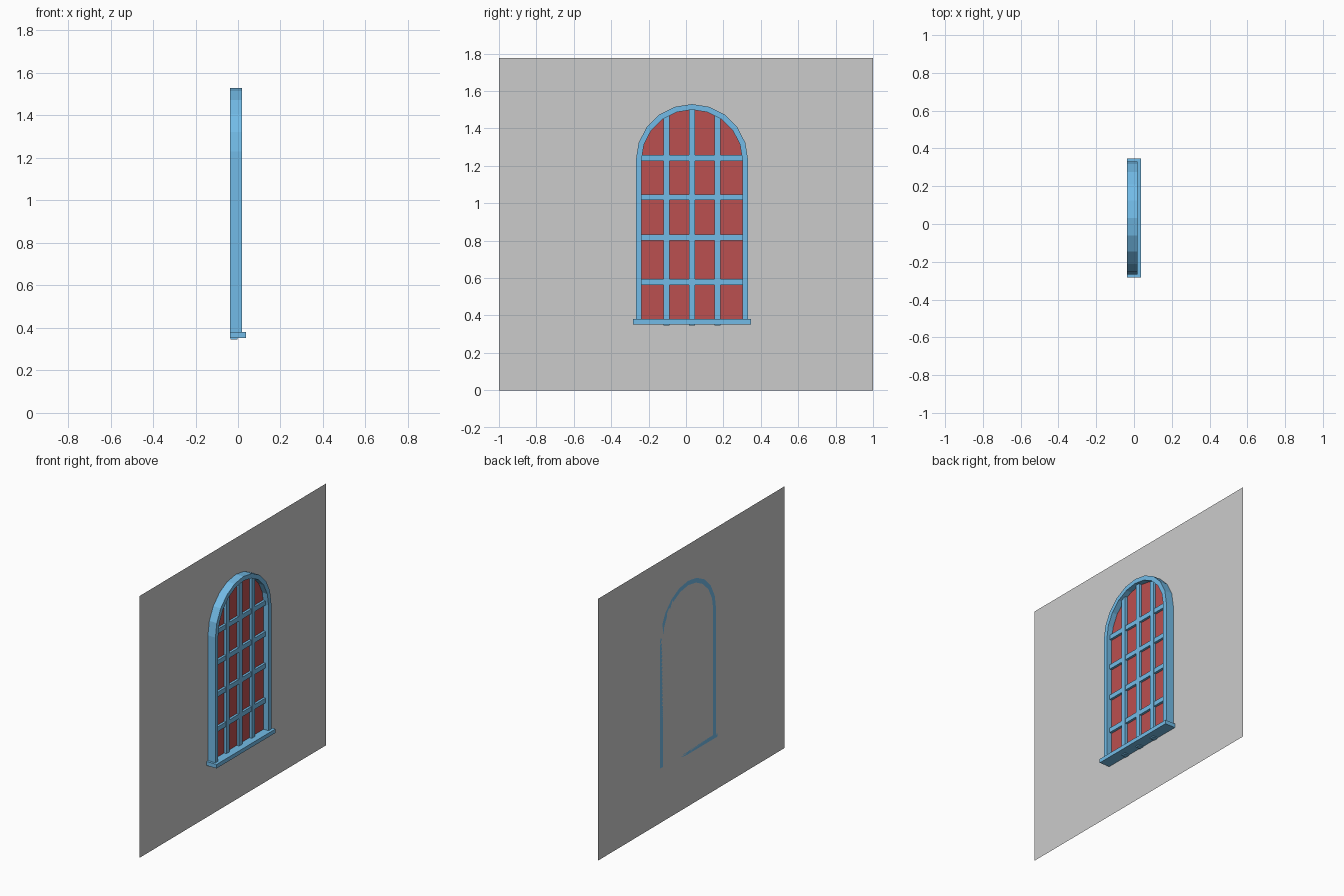
import bpy, bmesh, math

if "Cube" in bpy.data.objects:
    bpy.data.objects.remove(bpy.data.objects["Cube"])

CY, SPRING, BOTTOM = 0.032, 1.23, 0.37      # window centre, arch spring line, foot of frame
R_OUT, R_IN = 0.30, 0.27
BACK, FRONT = -0.038, 0.018                 # frame depth range along x
ARCH_SEGMENTS = 10


def material(name, rgb):
    m = bpy.data.materials.new(name)
    m.diffuse_color = (*rgb, 1)
    m.use_nodes = True
    m.node_tree.nodes["Principled BSDF"].inputs["Base Color"].default_value = m.diffuse_color
    return m


blue = material("blue_paint", (0.17, 0.50, 0.80))
red = material("red_glass", (0.50, 0.08, 0.08))


def finish(name, bm, mat=None):
    me = bpy.data.meshes.new(name)
    bm.to_mesh(me)
    bm.free()
    ob = bpy.data.objects.new(name, me)
    bpy.context.collection.objects.link(ob)
    if mat:
        me.materials.append(mat)
    return ob


def box(name, x, y, z, mat):
    bm = bmesh.new()
    bmesh.ops.create_cube(bm, size=1)
    for v in bm.verts:
        for i, (lo, hi) in enumerate((x, y, z)):
            v.co[i] = hi if v.co[i] > 0 else lo
    return finish(name, bm, mat)


def arch(r):
    """Round-headed outline in (y, z), from the right foot over to the left foot."""
    head = [(CY + r * math.cos(math.pi * i / ARCH_SEGMENTS),
             SPRING + r * math.sin(math.pi * i / ARCH_SEGMENTS))
            for i in range(ARCH_SEGMENTS + 1)]
    return [(CY + r, BOTTOM)] + head + [(CY - r, BOTTOM)]


# Wall sheet behind the window
bm = bmesh.new()
bm.faces.new([bm.verts.new((BACK, y, z))
              for y, z in ((-1, 0), (1, 0), (1, 1.777), (-1, 1.777))])
finish("wall", bm)

# Arched frame: rectangular section swept along the outline
bm = bmesh.new()
sections = []
for (yo, zo), (yi, zi) in zip(arch(R_OUT), arch(R_IN)):
    sections.append([bm.verts.new(p) for p in
                     ((BACK, yo, zo), (FRONT, yo, zo), (FRONT, yi, zi), (BACK, yi, zi))])
for a, b in zip(sections, sections[1:]):
    for k in range(4):
        n = (k + 1) % 4
        bm.faces.new((a[k], a[n], b[n], b[k]))
bm.faces.new(sections[0])
bm.faces.new(sections[-1])
bmesh.ops.recalc_face_normals(bm, faces=bm.faces)
finish("arched_frame", bm, blue)

# Glass pane
bm = bmesh.new()
bm.faces.new([bm.verts.new((-0.02, y, z)) for y, z in arch(R_IN)])
finish("glass_pane", bm, red)

# Sill
box("sill", (BACK, 0.038), (-0.284, 0.348), (0.353, 0.38), blue)

# Glazing bars; the upright ones poke slightly below the sill
for i in (-1, 0, 1):
    y = CY + i * 0.1365
    box(f"vertical_bar_{i + 2}", (-0.035, -0.002), (y - 0.0165, y + 0.0165),
        (0.346, 1.475 if i else 1.51), blue)
for i, z in enumerate((0.58, 0.816, 1.032, 1.243)):
    box(f"horizontal_bar_{i + 1}", (-0.035, -0.004), (CY - 0.275, CY + 0.275),
        (z - 0.016, z + 0.016), blue)
